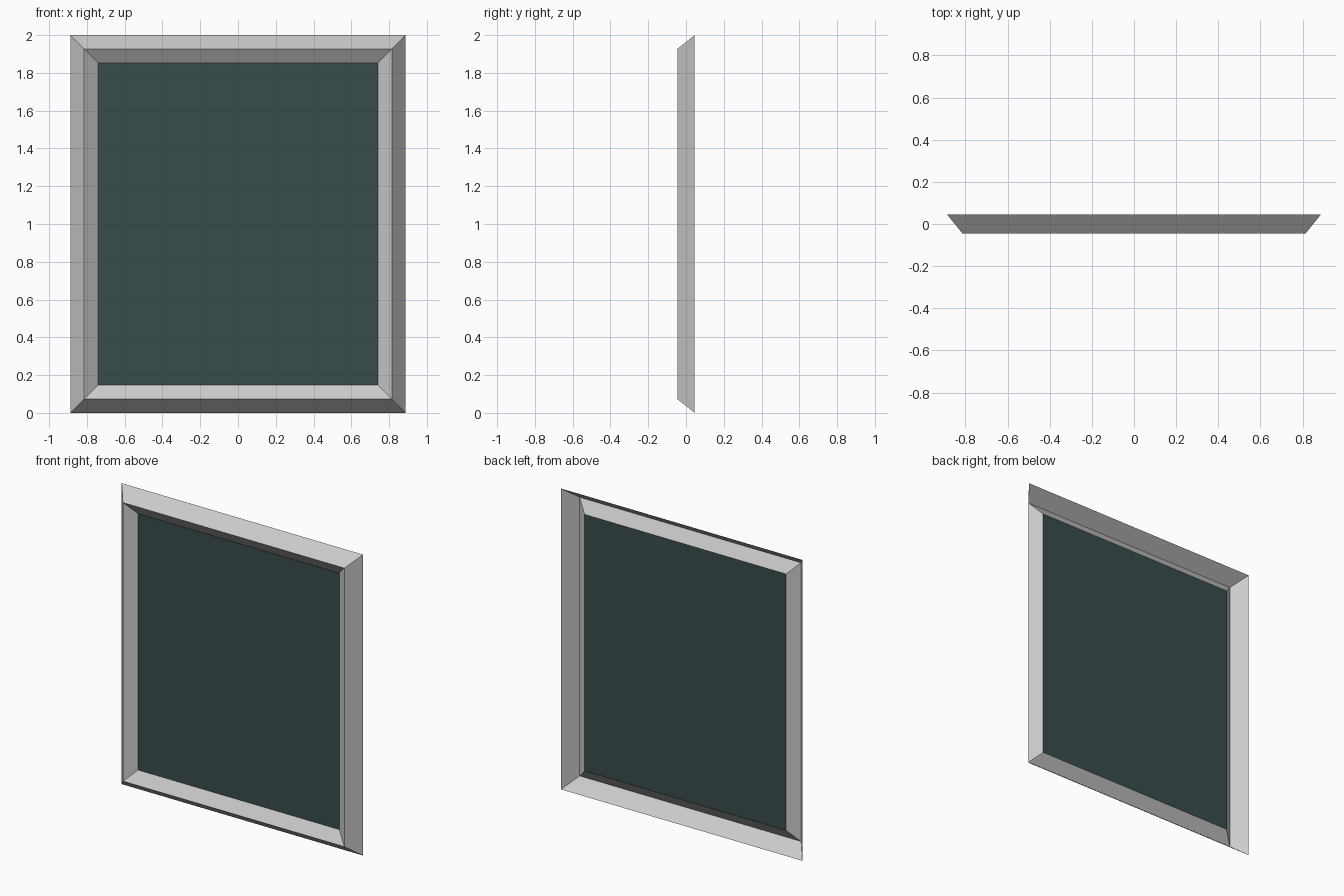
import bpy, bmesh

if "Cube" in bpy.data.objects:
    bpy.data.objects.remove(bpy.data.objects["Cube"])

HALF_W, HEIGHT = 0.888, 2.0
# Frame profile: (inset from outer edge, depth y); open at the back
PROFILE = [(0.0, 0.046), (0.074, -0.046), (0.148, 0.007)]


def ring(bm, inset, y):
    x, z0, z1 = HALF_W - inset, inset, HEIGHT - inset
    return [bm.verts.new(p) for p in
            ((-x, y, z0), (x, y, z0), (x, y, z1), (-x, y, z1))]


def finish(bm, name):
    mesh = bpy.data.meshes.new(name)
    bm.to_mesh(mesh)
    bm.free()
    obj = bpy.data.objects.new(name, mesh)
    bpy.context.collection.objects.link(obj)
    return obj


# Mitred V-section frame
bm = bmesh.new()
rings = [ring(bm, inset, y) for inset, y in PROFILE]
for a, b in zip(rings, rings[1:]):
    for i in range(4):
        j = (i + 1) % 4
        bm.faces.new((a[i], a[j], b[j], b[i]))
finish(bm, "window_frame")

# Dark glass pane
bm = bmesh.new()
bm.faces.new(ring(bm, *PROFILE[-1]))
pane = finish(bm, "glass_pane")
glass = bpy.data.materials.new("dark_glass")
glass.diffuse_color = (0.04, 0.073, 0.07, 1.0)
glass.use_nodes = True
glass.node_tree.nodes["Principled BSDF"].inputs["Base Color"].default_value = glass.diffuse_color
pane.data.materials.append(glass)
